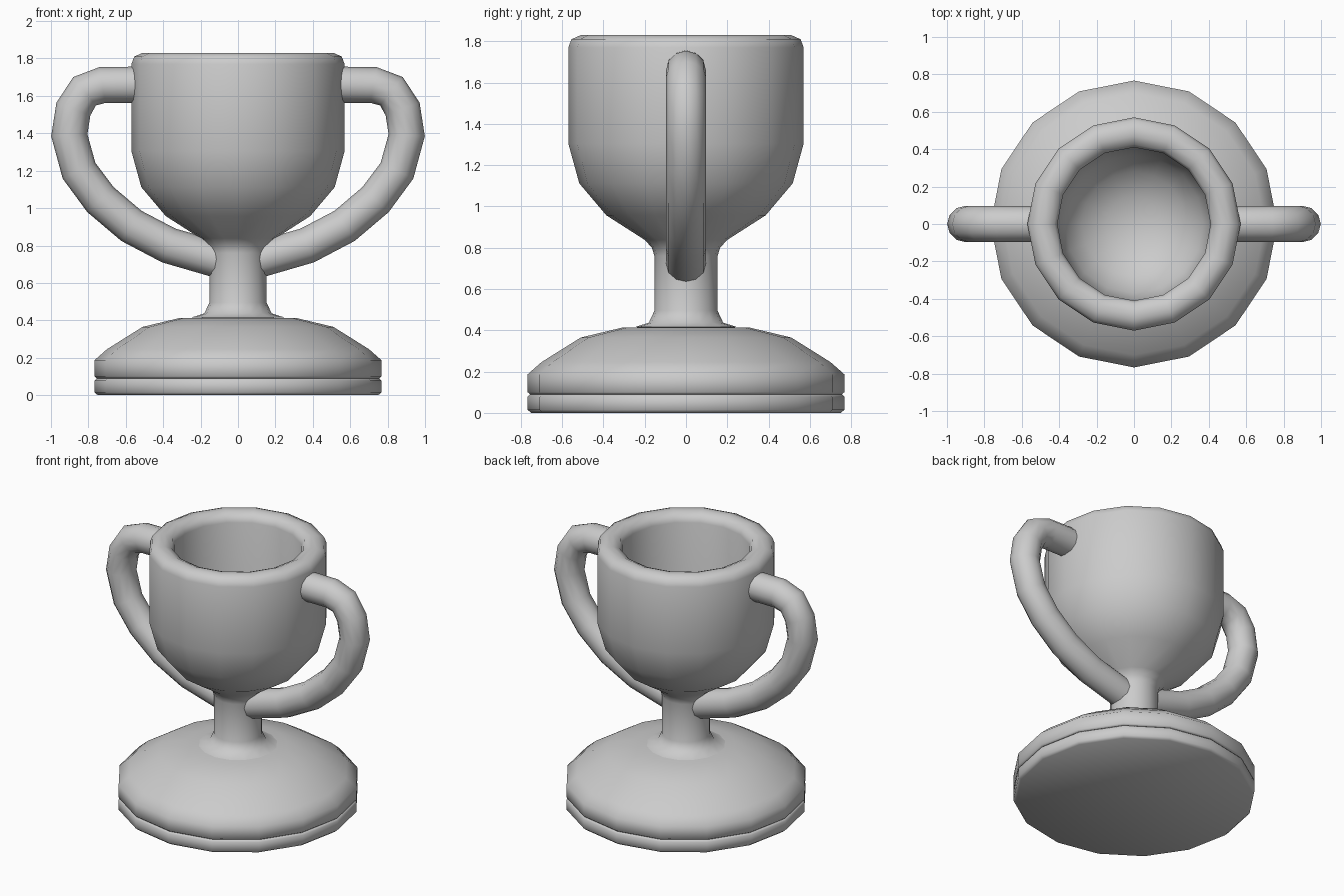
import bpy
import bmesh
import math
from mathutils import Matrix

cube = bpy.data.objects.get("Cube")
if cube:
    bpy.data.objects.remove(cube, do_unlink=True)

SIDES = 16

metal = bpy.data.materials.new("plain grey")
metal.use_nodes = True
grey = (0.6, 0.6, 0.6, 1)
metal.diffuse_color = grey
metal.node_tree.nodes["Principled BSDF"].inputs["Base Color"].default_value = grey


def finish(obj, angle):
    """Assign the colour and smooth the soft edges."""
    if not obj.data.materials:
        obj.data.materials.append(metal)
    bpy.ops.object.select_all(action='DESELECT')
    obj.select_set(True)
    bpy.context.view_layer.objects.active = obj
    bpy.ops.object.shade_smooth_by_angle(angle=math.radians(angle))


def lathe(name, profile, angle=50):
    """Spin a (radius, height) profile round the z axis."""
    bm = bmesh.new()
    verts = [bm.verts.new((r, 0, z)) for r, z in profile]
    edges = [bm.edges.new(pair) for pair in zip(verts, verts[1:])]
    bmesh.ops.spin(bm, geom=verts + edges, cent=(0, 0, 0), axis=(0, 0, 1),
                   angle=math.tau, steps=SIDES, use_merge=True)
    bmesh.ops.remove_doubles(bm, verts=bm.verts, dist=0.0005)
    bmesh.ops.recalc_face_normals(bm, faces=bm.faces)
    mesh = bpy.data.meshes.new(name)
    bm.to_mesh(mesh)
    bm.free()
    obj = bpy.data.objects.new(name, mesh)
    bpy.context.collection.objects.link(obj)
    finish(obj, angle)
    return obj


# Base: thin plinth below a shallow dome, parted by a groove
lathe("base_plinth", [(0, 0), (0.75, 0), (0.767, 0.015), (0.767, 0.078),
                      (0.755, 0.09), (0, 0.09)])
lathe("base_dome", [(0, 0.088), (0.755, 0.09), (0.767, 0.1), (0.767, 0.187),
                    (0.7, 0.246), (0.51, 0.365), (0.31, 0.413), (0, 0.415)])

# Stem and bowl, one continuous outline with a hollow inside
lathe("stem_and_bowl", [
    (0, 0.412), (0.25, 0.415), (0.18, 0.437), (0.153, 0.495),
    (0.153, 0.76), (0.165, 0.8), (0.2, 0.838), (0.386, 0.957),
    (0.517, 1.112), (0.57, 1.305), (0.57, 1.77), (0.555, 1.81), (0.51, 1.83),
    (0.47, 1.83), (0.425, 1.81), (0.41, 1.77), (0.41, 1.33),
    (0.37, 1.19), (0.28, 1.08), (0.15, 1.01), (0, 0.99)])

# Handles: round tube from the bowl wall down to the stem, mirrored
path = [(0.5, 1.66), (0.725, 1.658), (0.82, 1.625), (0.88, 1.53), (0.902, 1.39),
        (0.85, 1.2), (0.735, 1.045), (0.57, 0.905), (0.37, 0.8), (0.1, 0.722)]
curve = bpy.data.curves.new("left_handle", 'CURVE')
curve.dimensions = '3D'
curve.bevel_depth = 0.097
curve.bevel_resolution = 4
curve.use_fill_caps = True
spline = curve.splines.new('POLY')
spline.points.add(len(path) - 1)
for point, (x, z) in zip(spline.points, path):
    point.co = (x, 0, z, 1)
left = bpy.data.objects.new("left_handle", curve)
bpy.context.collection.objects.link(left)
bpy.ops.object.select_all(action='DESELECT')
left.select_set(True)
bpy.context.view_layer.objects.active = left
bpy.ops.object.convert(target='MESH')
left = bpy.context.view_layer.objects.active
left.name = "left_handle"
finish(left, 60)

right = left.copy()
right.data = left.data.copy()
right.name = "right_handle"
right.data.transform(Matrix.Scale(-1, 4, (1, 0, 0)))
right.data.flip_normals()
bpy.context.collection.objects.link(right)
